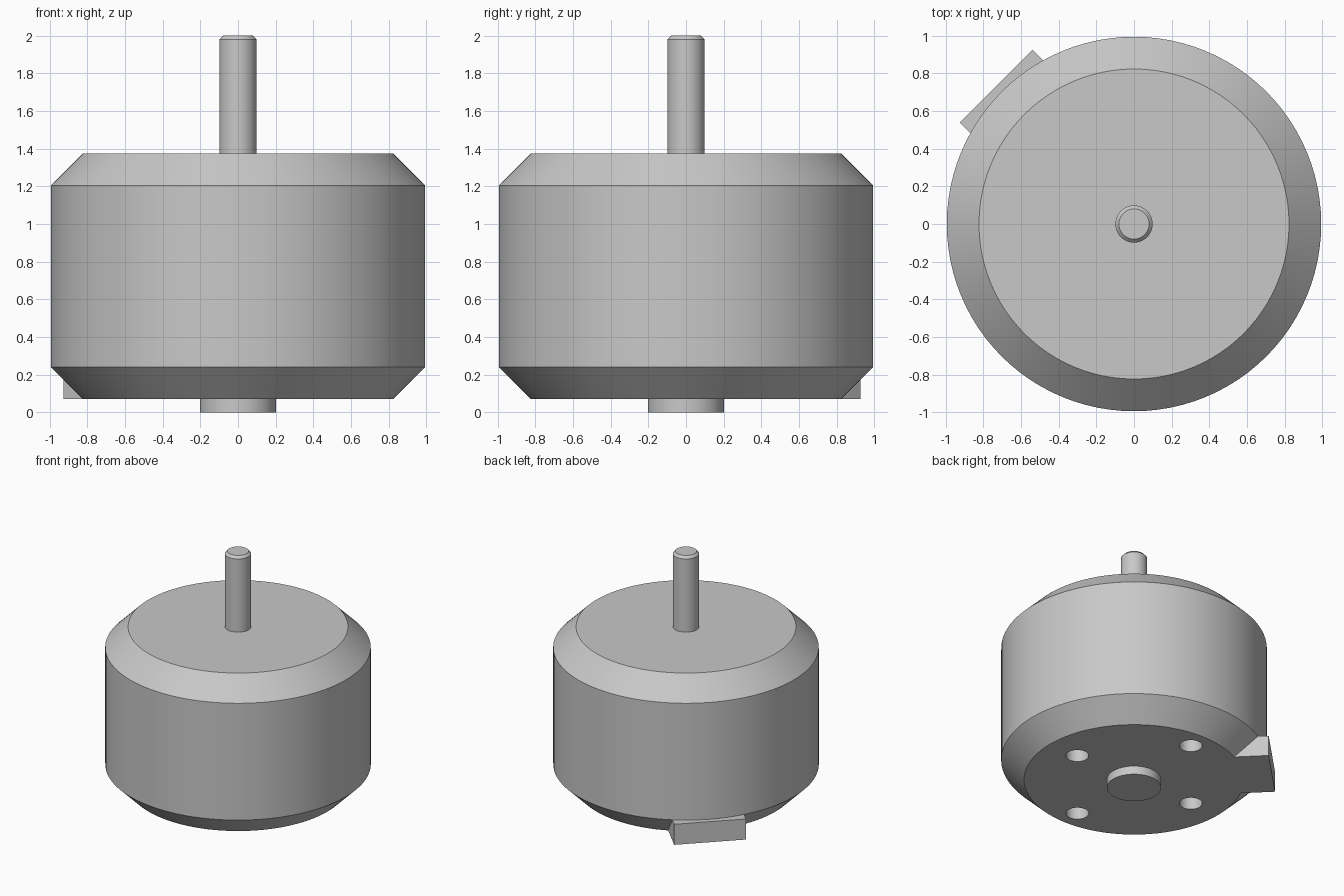
import bpy, bmesh, math
from mathutils import Matrix

if "Cube" in bpy.data.objects:
    bpy.data.objects.remove(bpy.data.objects["Cube"], do_unlink=True)

metal = bpy.data.materials.new("grey_metal")
metal.use_nodes = True
GREY = (0.58, 0.58, 0.58, 1)
metal.diffuse_color = GREY
metal.node_tree.nodes["Principled BSDF"].inputs["Base Color"].default_value = GREY


def add_object(name, bm):
    bmesh.ops.recalc_face_normals(bm, faces=bm.faces)
    mesh = bpy.data.meshes.new(name)
    bm.to_mesh(mesh)
    bm.free()
    mesh.materials.append(metal)
    obj = bpy.data.objects.new(name, mesh)
    bpy.context.collection.objects.link(obj)
    return obj


def lathe(name, profile, steps, centre=(0, 0)):
    """Revolve (radius, height) points into a solid with flat round ends."""
    bm = bmesh.new()
    rings = []
    for r, z in profile:
        angles = [math.tau * i / steps for i in range(steps)]
        rings.append([bm.verts.new((centre[0] + r * math.cos(a),
                                    centre[1] + r * math.sin(a), z)) for a in angles])
    for low, high in zip(rings, rings[1:]):
        for i in range(steps):
            j = (i + 1) % steps
            bm.faces.new((low[i], low[j], high[j], high[i]))
    bm.faces.new(rings[0][::-1])
    bm.faces.new(rings[-1])
    return add_object(name, bm)


def smooth(obj):
    bpy.ops.object.select_all(action="DESELECT")
    obj.select_set(True)
    bpy.context.view_layer.objects.active = obj
    bpy.ops.object.shade_smooth_by_angle(angle=math.radians(30))


# Drum with chamfered rims
BASE = 0.07
body = lathe("motor_body", [(0.823, BASE), (0.994, 0.24), (0.994, 1.205), (0.823, 1.375)], 96)

# Four blind mounting holes, wider spaced front to back
for x, y in [(0.555, 0), (-0.555, 0), (0, 0.66), (0, -0.66)]:
    cutter = lathe("hole_cutter", [(0.086, BASE - 0.1), (0.086, BASE + 0.2)], 32, (x, y))
    cutter.hide_render = True
    cut = body.modifiers.new("mounting_hole", "BOOLEAN")
    cut.operation = "DIFFERENCE"
    cut.solver = "EXACT"
    cut.object = cutter
    bpy.context.view_layer.objects.active = body
    bpy.ops.object.modifier_apply(modifier=cut.name)
    bpy.data.objects.remove(cutter, do_unlink=True)
smooth(body)

# Output shaft with chamfered tip, and rear bearing boss
smooth(lathe("shaft", [(0.099, 1.37), (0.099, 1.98), (0.08, 2)], 48))
smooth(lathe("bearing_boss", [(0.203, 0), (0.203, BASE + 0.01)], 64))

# Wire outlet block at the back corner
inner, outer, width, top = 0.7, 1.036, 0.545, 0.24
bm = bmesh.new()
bmesh.ops.create_cube(bm, size=1)
bm.transform(Matrix.Rotation(math.radians(135), 4, "Z")
             @ Matrix.Translation(((inner + outer) / 2, 0, (BASE + top) / 2))
             @ Matrix.Diagonal((outer - inner, width, top - BASE, 1)))
add_object("wire_outlet", bm)
